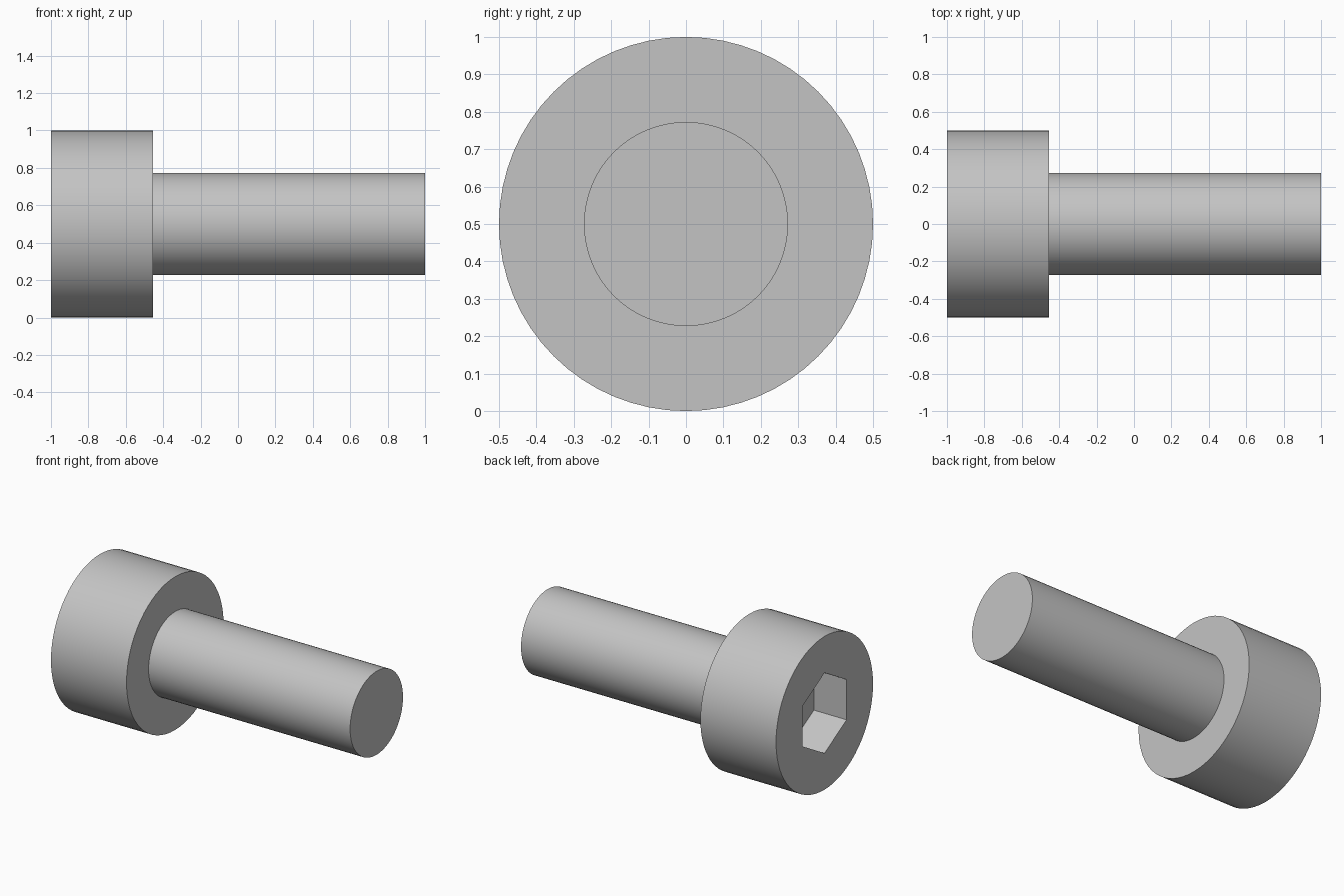
import bpy
import bmesh
from math import sin, cos, tau, radians

cube = bpy.data.objects.get("Cube")
if cube:
    bpy.data.objects.remove(cube, do_unlink=True)

# Main dimensions
AXIS_Z = 0.5
HEAD_START, HEAD_END, TIP = -1.0, -0.4545, 1.0
HEAD_RADIUS, SHANK_RADIUS, SOCKET_RADIUS = 0.5, 0.2727, 0.2624
SOCKET_DEPTH = 0.236
SIDES = 64

# Plain grey metal
steel = bpy.data.materials.new("grey_steel")
steel.use_nodes = True
grey = (0.55, 0.55, 0.55, 1.0)
steel.diffuse_color = grey
steel.node_tree.nodes["Principled BSDF"].inputs["Base Color"].default_value = grey


def prism(name, x0, x1, radius, sides):
    """Capped prism along x, with one corner pointing straight up."""
    bm = bmesh.new()
    ring = [bm.verts.new((x0, radius * sin(tau * i / sides),
                          AXIS_Z + radius * cos(tau * i / sides)))
            for i in range(sides)]
    cap = bm.faces.new(ring)
    result = bmesh.ops.extrude_face_region(bm, geom=[cap], use_keep_orig=True)
    moved = [g for g in result["geom"] if isinstance(g, bmesh.types.BMVert)]
    bmesh.ops.translate(bm, verts=moved, vec=(x1 - x0, 0, 0))
    bmesh.ops.recalc_face_normals(bm, faces=bm.faces)
    mesh = bpy.data.meshes.new(name)
    bm.to_mesh(mesh)
    bm.free()
    mesh.materials.append(steel)
    obj = bpy.data.objects.new(name, mesh)
    bpy.context.collection.objects.link(obj)
    return obj


def activate(obj):
    bpy.ops.object.select_all(action="DESELECT")
    obj.select_set(True)
    bpy.context.view_layer.objects.active = obj


# Cylindrical head and shank
head = prism("head", HEAD_START, HEAD_END, HEAD_RADIUS, SIDES)
shank = prism("shank", HEAD_END, TIP, SHANK_RADIUS, SIDES)

# Hexagonal drive socket cut into the head
cutter = prism("socket_cutter", HEAD_START - 0.1, HEAD_START + SOCKET_DEPTH,
               SOCKET_RADIUS, 6)
cutter.hide_render = True
cut = head.modifiers.new("socket", "BOOLEAN")
cut.operation = "DIFFERENCE"
cut.solver = "EXACT"
cut.object = cutter
activate(head)
bpy.ops.object.modifier_apply(modifier=cut.name)
bpy.data.objects.remove(cutter, do_unlink=True)

# Smooth round walls, crisp rims and socket corners
for part in (head, shank):
    activate(part)
    bpy.ops.object.shade_smooth_by_angle(angle=radians(30))
